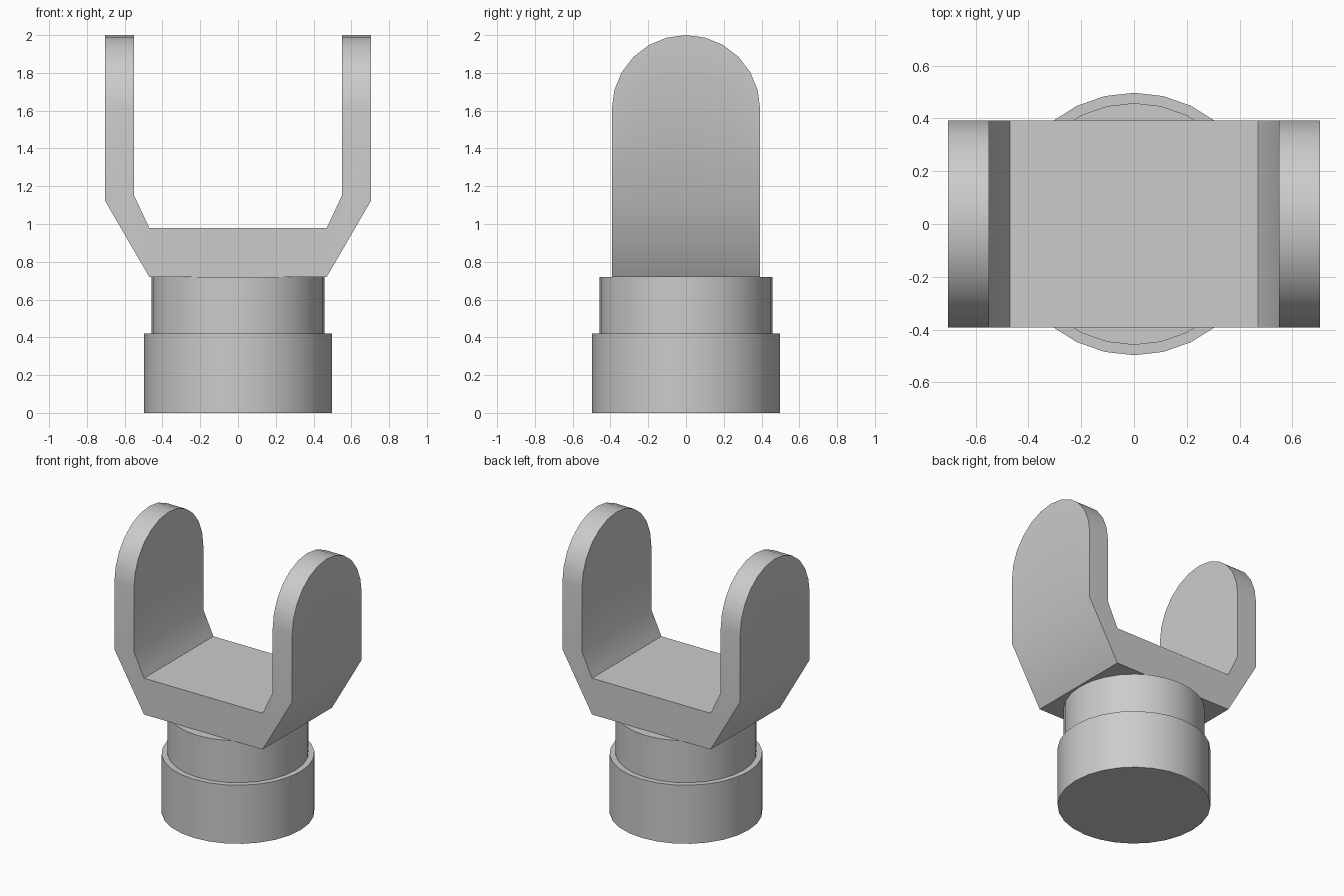
import bpy, bmesh, math

cube = bpy.data.objects.get("Cube")
if cube:
    bpy.data.objects.remove(cube, do_unlink=True)

# One plain grey for the whole model
grey = bpy.data.materials.new("light_grey")
grey.use_nodes = True
COLOUR = (0.6, 0.6, 0.6, 1)
grey.diffuse_color = COLOUR
grey.node_tree.nodes["Principled BSDF"].inputs["Base Color"].default_value = COLOUR


def finish(name, bm):
    """Turn a bmesh into a smooth-by-angle object."""
    bmesh.ops.recalc_face_normals(bm, faces=bm.faces[:])
    mesh = bpy.data.meshes.new(name)
    bm.to_mesh(mesh)
    bm.free()
    mesh.materials.append(grey)
    obj = bpy.data.objects.new(name, mesh)
    bpy.context.collection.objects.link(obj)
    bpy.ops.object.select_all(action='DESELECT')
    obj.select_set(True)
    bpy.context.view_layer.objects.active = obj
    bpy.ops.object.shade_smooth_by_angle(angle=math.radians(35))
    return obj


def drum(name, radius, z0, z1, sides=28):
    """Upright cylinder between two heights."""
    bm = bmesh.new()
    ring = [bm.verts.new((radius * math.sin(math.tau * i / sides),
                          radius * math.cos(math.tau * i / sides), z0))
            for i in range(sides)]
    bottom = bm.faces.new(ring)
    top = bmesh.ops.extrude_face_region(bm, geom=[bottom], use_keep_orig=True)
    bmesh.ops.translate(bm, vec=(0, 0, z1 - z0),
                        verts=[v for v in top["geom"] if isinstance(v, bmesh.types.BMVert)])
    return finish(name, bm)


# Stepped round foot
drum("base_drum", 0.497, 0.0, 0.42)
drum("neck_drum", 0.458, 0.41, 0.72)

# Fork: a U outline swept front to back, with arm tops following a half circle
HALF, SPRING, STEPS = 0.393, 1.607, 12
bm = bmesh.new()
sections = []
for i in range(STEPS + 1):
    a = math.pi * i / STEPS
    y, top = -HALF * math.cos(a), SPRING + HALF * math.sin(a)
    right = [(0.47, 0.72), (0.705, 1.125), (0.705, top),
             (0.55, top), (0.55, 1.15), (0.47, 0.98)]
    outline = right + [(-x, z) for x, z in reversed(right)]
    sections.append([bm.verts.new((x, y, z)) for x, z in outline])
for s, t in zip(sections, sections[1:]):
    for k in range(len(s)):
        n = (k + 1) % len(s)
        bm.faces.new((s[k], s[n], t[n], t[k]))
bm.faces.new(sections[0])
bm.faces.new(list(reversed(sections[-1])))
# Merge the flat strips into clean single faces
bmesh.ops.dissolve_limit(bm, angle_limit=math.radians(1),
                         verts=bm.verts[:], edges=bm.edges[:])
finish("fork", bm)
